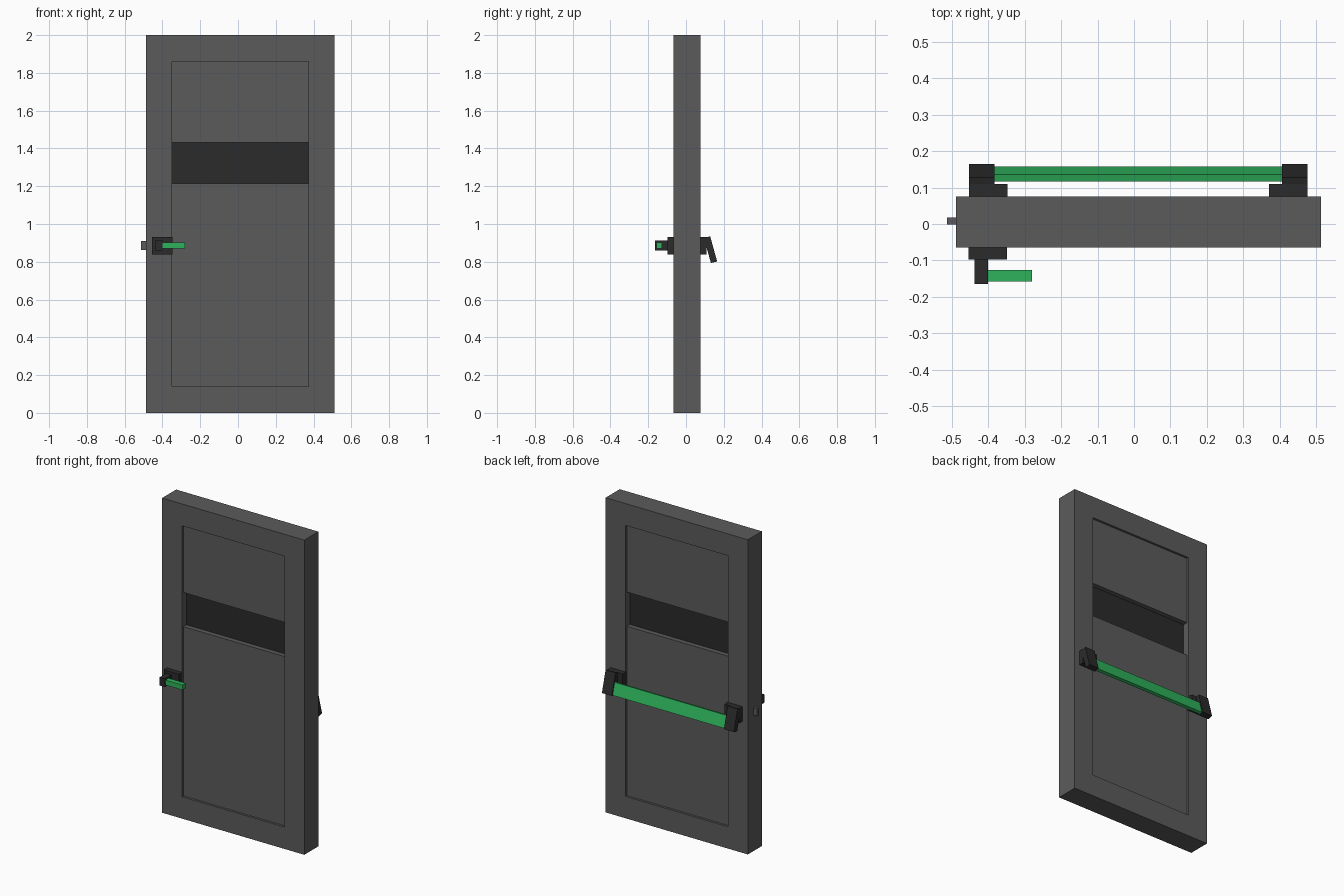
import bpy, bmesh, math
from mathutils import Matrix, Vector

if "Cube" in bpy.data.objects:
    bpy.data.objects.remove(bpy.data.objects["Cube"])


def material(name, rgb):
    m = bpy.data.materials.new(name)
    m.diffuse_color = (*rgb, 1)
    m.use_nodes = True
    m.node_tree.nodes["Principled BSDF"].inputs["Base Color"].default_value = m.diffuse_color
    return m


GREY = material("door_grey", (0.105, 0.105, 0.105))
BLACK = material("hardware_black", (0.024, 0.024, 0.024))
GREEN = material("handle_green", (0.027, 0.45, 0.105))


def finish(name, bm, *mats):
    me = bpy.data.meshes.new(name)
    bm.to_mesh(me)
    bm.free()
    for m in mats:
        me.materials.append(m)
    ob = bpy.data.objects.new(name, me)
    bpy.context.collection.objects.link(ob)
    return ob


def box_mesh(lo, hi):
    lo, hi = Vector(lo), Vector(hi)
    bm = bmesh.new()
    bmesh.ops.create_cube(bm, size=1, matrix=Matrix.Translation((lo + hi) / 2)
                          @ Matrix.Diagonal((*(hi - lo), 1)))
    return bm


def box(name, lo, hi, mat):
    return finish(name, box_mesh(lo, hi), mat)


def tilted_box(name, x0, x1, y, z, thick, height, mat):
    ob = box(name, (x0, -thick / 2, -height / 2), (x1, thick / 2, height / 2), mat)
    ob.data.transform(Matrix.Translation((0, y, z)) @ Matrix.Rotation(TILT, 4, 'X'))
    return ob


MID = 0.012                 # door centre in x
YF, YB = -0.065, 0.076      # front and back faces of the door
TILT = math.radians(15.5)

# Door leaf: recessed panel and deeper window band on both sides
bm = box_mesh((MID - 0.5, YF, 0), (MID + 0.5, YB, 2))
bm.normal_update()
panels = [f for f in bm.faces if abs(f.normal.y) > 0.9]
for f in panels:
    bmesh.ops.inset_individual(bm, faces=[f], thickness=0.139, use_even_offset=True)
    bmesh.ops.inset_individual(bm, faces=[f], thickness=0, depth=-0.014)
    parts = [f]
    for z in (1.215, 1.432):
        geom = parts + list({e for p in parts for e in p.edges}) \
            + list({v for p in parts for v in p.verts})
        out = bmesh.ops.bisect_plane(bm, geom=geom, plane_co=(0, 0, z), plane_no=(0, 0, 1))
        parts = [g for g in out["geom"] if isinstance(g, bmesh.types.BMFace)]
bm.normal_update()
for f in list(bm.faces):
    c = f.calc_center_median()
    if abs(f.normal.y) > 0.9 and abs(c.x - MID) < 0.1 and 1.25 < c.z < 1.4:
        bmesh.ops.inset_individual(bm, faces=[f], thickness=0, depth=-0.03)
        f.material_index = 1
finish("door_leaf", bm, GREY, BLACK)

# Latch bolt in the door edge
box("latch_bolt", (-0.513, -0.002, 0.862), (MID - 0.49, 0.018, 0.91), GREY)

# Front lever handle
box("lever_plate", (-0.454, -0.097, 0.838), (-0.348, YF + 0.005, 0.93), BLACK)
box("lever_spindle", (-0.437, -0.164, 0.86), (-0.40, -0.09, 0.912), BLACK)
box("lever_grip", (-0.41, -0.157, 0.87), (-0.28, -0.126, 0.902), GREEN)

# Back push bar: mirrored plates and tilted arms
for name, s in (("left", -1), ("right", 1)):
    a, b = sorted((MID + s * 0.358, MID + s * 0.464))
    box(name + "_bar_plate", (a, YB - 0.005, 0.838), (b, 0.109, 0.93), BLACK)
    a, b = sorted((MID + s * 0.394, MID + s * 0.464))
    tilted_box(name + "_bar_arm", a, b, 0.130, 0.864, 0.034, 0.138, BLACK)
tilted_box("push_bar", MID - 0.4, MID + 0.4, 0.137, 0.838, 0.02, 0.078, GREEN)
